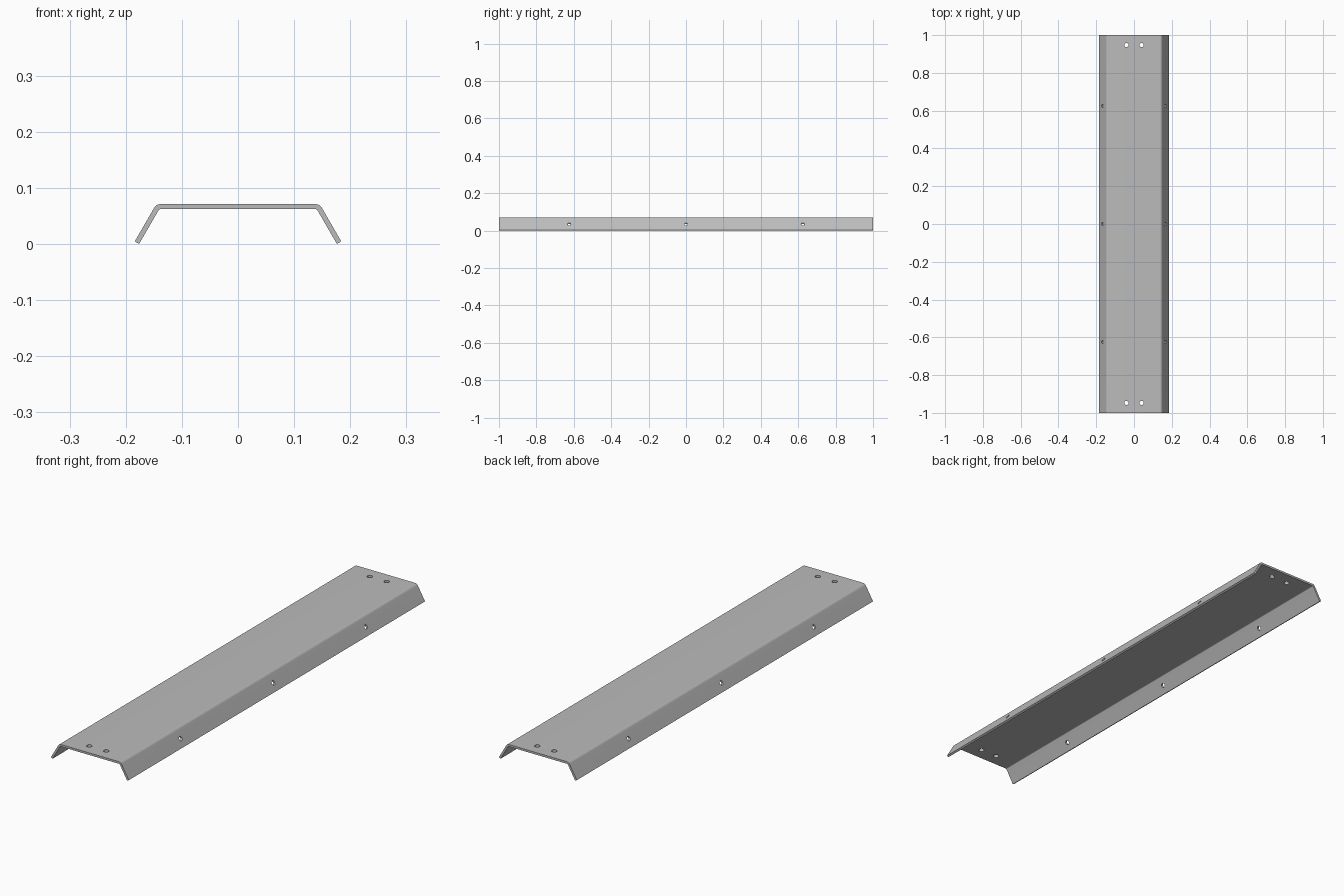
import bpy, bmesh, math
from mathutils import Vector

cube = bpy.data.objects.get("Cube")
if cube:
    bpy.data.objects.remove(cube, do_unlink=True)

HALF_LENGTH, TOP, THICK = 1.0, 0.071, 0.009
BEND_X, RADIUS, STEPS = 0.1375, 0.014, 8
SLOPE = math.radians(60)
TIP = Vector((0.184, 0.0045))

steel = bpy.data.materials.new("grey steel")
steel.use_nodes = True
steel.diffuse_color = (0.5, 0.5, 0.5, 1)
steel.node_tree.nodes["Principled BSDF"].inputs["Base Color"].default_value = (0.5, 0.5, 0.5, 1)


def half_profile(radius):
    """Bend arc followed by the flange tip, on the +x side."""
    normal = Vector((math.sin(SLOPE), math.cos(SLOPE)))
    pts = []
    for i in range(STEPS + 1):
        a = SLOPE * i / STEPS
        pts.append(Vector((BEND_X + radius * math.sin(a),
                           TOP - RADIUS + radius * math.cos(a))))
    pts.append(TIP - normal * (RADIUS - radius))
    return pts


def make_object(name, bm):
    bmesh.ops.recalc_face_normals(bm, faces=bm.faces)
    mesh = bpy.data.meshes.new(name)
    bm.to_mesh(mesh)
    bm.free()
    mesh.materials.append(steel)
    obj = bpy.data.objects.new(name, mesh)
    bpy.context.collection.objects.link(obj)
    return obj


# Folded sheet: closed cross-section extruded along y
outer, inner = half_profile(RADIUS), half_profile(RADIUS - THICK)
mirror = lambda pts: [Vector((-p.x, p.y)) for p in pts]
section = mirror(outer)[::-1] + outer + inner[::-1] + mirror(inner)
bm = bmesh.new()
face = bm.faces.new([bm.verts.new((p.x, -HALF_LENGTH, p.y)) for p in section])
moved = bmesh.ops.extrude_face_region(bm, geom=[face])["geom"]
bmesh.ops.translate(bm, vec=(0, 2 * HALF_LENGTH, 0),
                    verts=[v for v in moved if isinstance(v, bmesh.types.BMVert)])
if not face.is_valid or len(bm.faces) < len(section) + 2:
    bmesh.ops.holes_fill(bm, edges=[e for e in bm.edges if e.is_boundary])
channel = make_object("folded_channel", bm)


def drill(name, location, angle, radius):
    """Cut a round hole through the sheet along its normal."""
    bm = bmesh.new()
    bmesh.ops.create_cone(bm, cap_ends=True, segments=24, radius1=radius,
                          radius2=radius, depth=0.04)
    cutter = make_object(name, bm)
    cutter.location = location
    cutter.rotation_euler = (0, angle, 0)
    cutter.hide_render = True
    cutter.hide_set(True)
    mod = channel.modifiers.new(name, "BOOLEAN")
    mod.operation = "DIFFERENCE"
    mod.solver = "EXACT"
    mod.object = cutter
    return cutter


cutters = []
for side in (-1, 1):
    # Mounting holes near both ends of the top plate
    for end in (-1, 1):
        cutters.append(drill("top_hole_cutter", (side * 0.04, end * 0.947, TOP), 0, 0.011))
    # Three holes along each flange
    for y in (-0.625, 0, 0.625):
        cutters.append(drill("flange_hole_cutter", (side * 0.165, y, 0.033), side * SLOPE, 0.009))

# Apply the cuts and remove the helpers
bpy.context.view_layer.update()
bpy.context.view_layer.objects.active = channel
channel.select_set(True)
for mod in list(channel.modifiers):
    bpy.ops.object.modifier_apply(modifier=mod.name)
for cutter in cutters:
    bpy.data.objects.remove(cutter, do_unlink=True)
bpy.ops.object.shade_smooth_by_angle(angle=math.radians(30))
